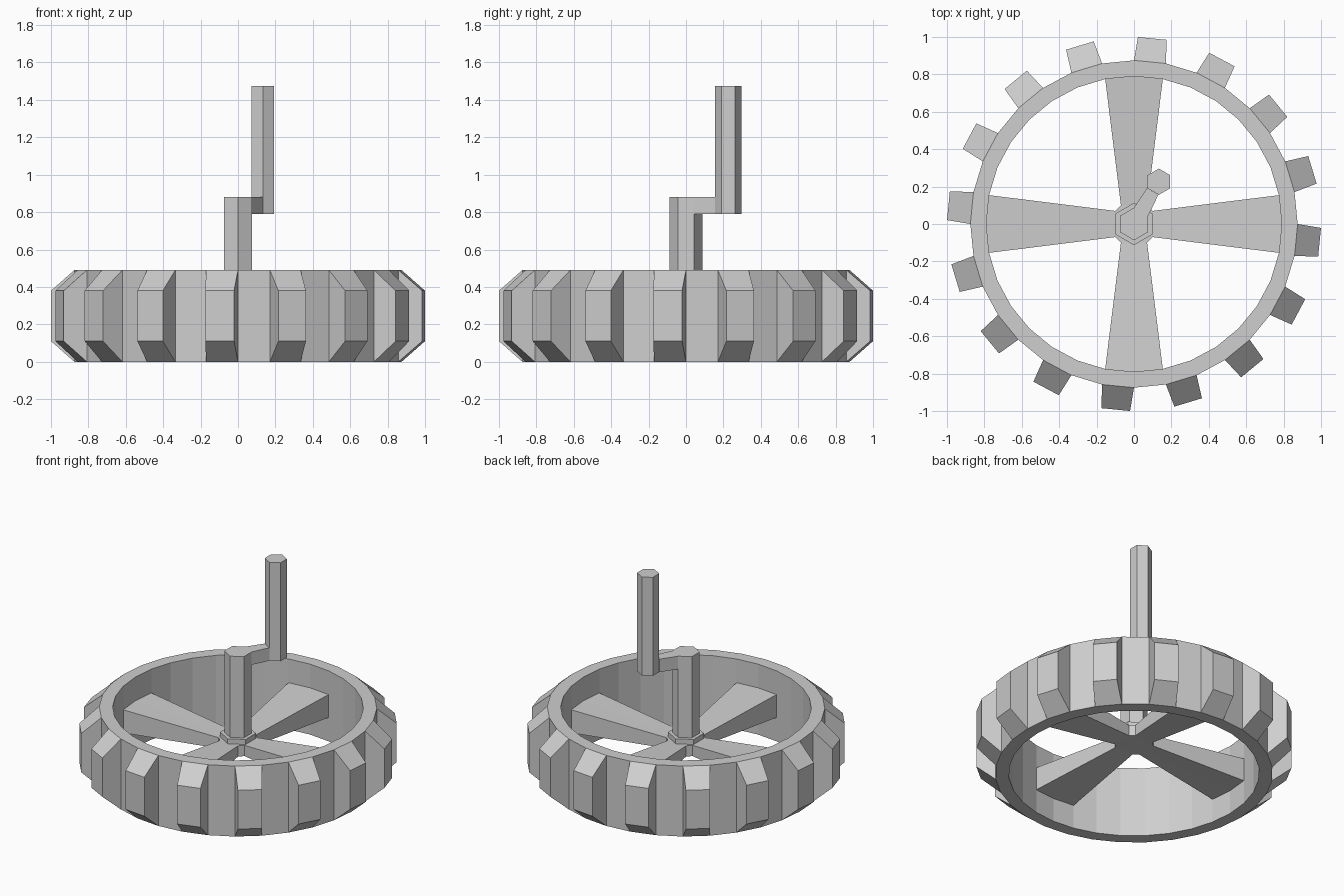
import bpy, bmesh
from math import cos, sin, pi, radians

cube = bpy.data.objects.get("Cube")
if cube:
    bpy.data.objects.remove(cube, do_unlink=True)

grey = bpy.data.materials.new("plain_grey")
grey.use_nodes = True
colour = (0.62, 0.62, 0.62, 1)
grey.diffuse_color = colour
grey.node_tree.nodes["Principled BSDF"].inputs["Base Color"].default_value = colour


def finish(bm, name):
    bmesh.ops.recalc_face_normals(bm, faces=bm.faces[:])
    mesh = bpy.data.meshes.new(name)
    bm.to_mesh(mesh)
    bm.free()
    mesh.materials.append(grey)
    obj = bpy.data.objects.new(name, mesh)
    bpy.context.collection.objects.link(obj)
    return obj


def loft(bm, loops, caps=True):
    """Skin matching loops of points, closing both ends if asked."""
    rows = [[bm.verts.new(p) for p in loop] for loop in loops]
    n = len(rows[0])
    for a, b in zip(rows, rows[1:]):
        for i in range(n):
            j = (i + 1) % n
            bm.faces.new((a[i], a[j], b[j], b[i]))
    if caps:
        bm.faces.new(rows[0])
        bm.faces.new(rows[-1])
    return rows


def circle(r, z, n, x=0, y=0):
    return [(x + r * cos(pi / 2 + 2 * pi * i / n),
             y + r * sin(pi / 2 + 2 * pi * i / n), z) for i in range(n)]


def prism(name, r, z0, z1, n=6, x=0, y=0):
    bm = bmesh.new()
    loft(bm, [circle(r, z0, n, x, y), circle(r, z1, n, x, y)])
    return finish(bm, name)


def turn(x, y, z, a):
    return (x * cos(a) - y * sin(a), x * sin(a) + y * cos(a), z)


SIDES, HEIGHT, OUTER, INNER = 32, 0.49, 0.875, 0.79

# Rim: square section swept round, closed on itself
bm = bmesh.new()
loft(bm, [circle(r, z, SIDES) for r, z in
          ((OUTER, 0), (OUTER, HEIGHT), (INNER, HEIGHT), (INNER, 0), (OUTER, 0))], caps=False)
bmesh.ops.remove_doubles(bm, verts=bm.verts[:], dist=0.0001)
finish(bm, "wheel_rim")

# Treads: every other rim facet raised into a tapered block
bm = bmesh.new()
half = pi / SIDES
for i in range(SIDES // 2):
    a = pi / 2 - half + 4 * half * i
    loops = []
    for r, w, inset in ((OUTER * cos(half), OUTER * sin(half), 0), (0.997, 0.077, 0.11)):
        lo, hi = inset, HEIGHT - inset
        loops.append([turn(r, y, z, a) for y, z in ((-w, lo), (w, lo), (w, hi), (-w, hi))])
    loft(bm, loops)
finish(bm, "wheel_treads")

# Hub: chamfered square plate
HUB_LOW, HUB_TOP = 0.205, 0.28
bm = bmesh.new()
loft(bm, [[turn(0.1, y, z, k * pi / 2) for k in range(4) for y in (-0.07, 0.07)]
          for z in (HUB_LOW, HUB_TOP)])
finish(bm, "hub")

# Spokes: wedges that widen and thicken towards the rim
bm = bmesh.new()
for k in range(4):
    loops = []
    for z0, z1, w, r in ((HUB_LOW, HUB_TOP, 0.07, 0.1),
                         (0.165, 0.325, INNER * sin(2 * half), INNER * cos(2 * half))):
        mid = r if r < 0.2 else INNER
        loops.append([turn(x, y, z, k * pi / 2) for x, y, z in
                      ((r, -w, z0), (mid, 0, z0), (r, w, z0),
                       (r, w, z1), (mid, 0, z1), (r, -w, z1))])
    loft(bm, loops)
finish(bm, "spokes")

# Axle with collar, and upright handle
ARM_LOW, ARM_TOP = 0.79, 0.88
HX, HY = 0.133, 0.226
prism("axle_collar", 0.113, HUB_TOP, 0.315)
prism("axle", 0.087, 0.3, ARM_TOP)
prism("crank_handle", 0.07, ARM_LOW, 1.475, x=HX, y=HY)

# Crank arm: bridge between the facing flats of axle and handle
bm = bmesh.new()
a = radians(60)
loops = []
for r, w in ((0.0753, 0.0435), (0.262 - 0.0606, 0.035)):
    loops.append([turn(r, y, z, a) for y, z in
                  ((-w, ARM_LOW), (w, ARM_LOW), (w, ARM_TOP), (-w, ARM_TOP))])
loft(bm, loops)
finish(bm, "crank_arm")
